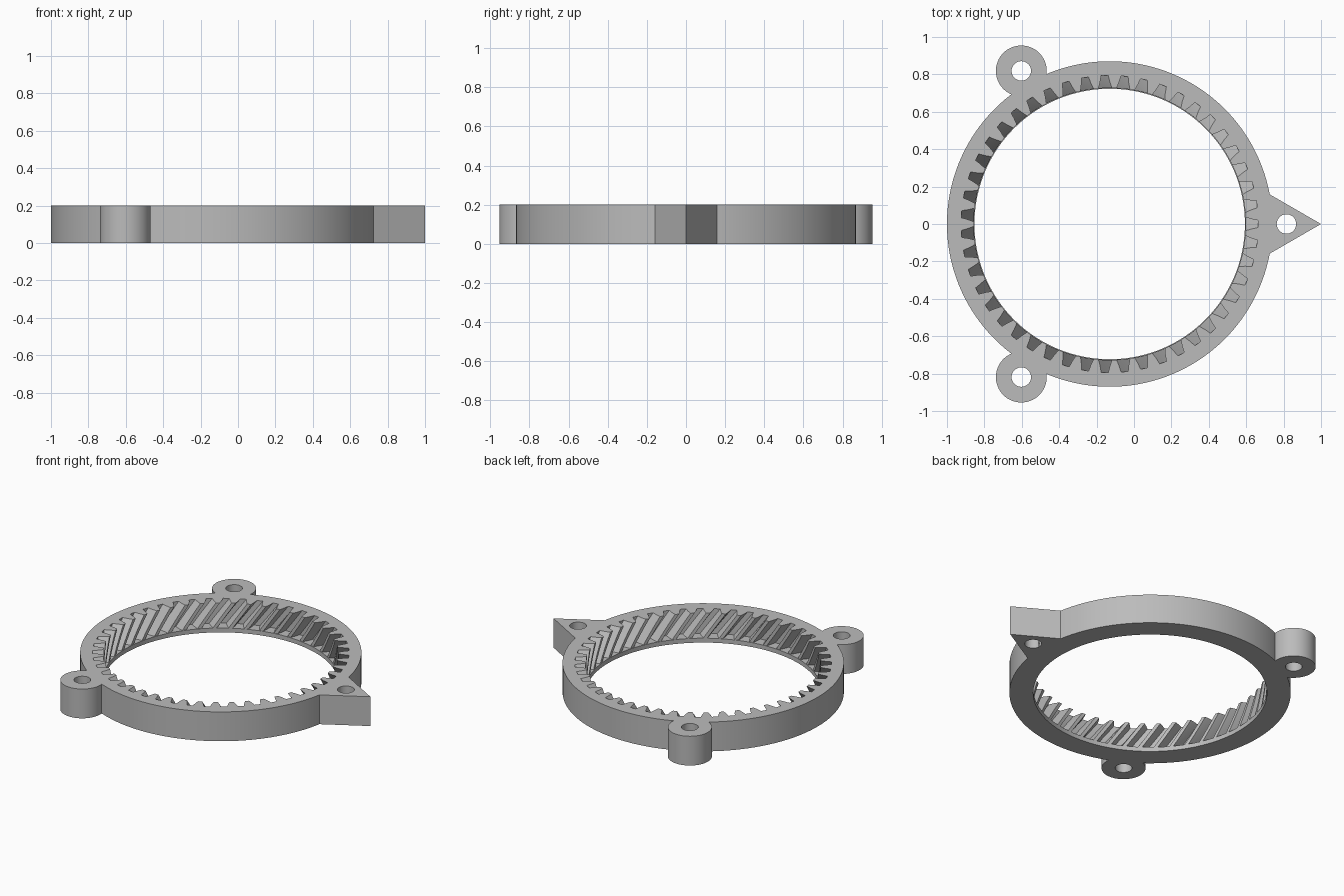
import bpy, bmesh
from math import sin, cos, pi, radians

if "Cube" in bpy.data.objects:
    bpy.data.objects.remove(bpy.data.objects["Cube"], do_unlink=True)

CENTRE_X = -0.13      # ring axis
HEIGHT = 0.2
OUTER, BORE = 0.87, 0.723
ROOT, TIP = 0.794, 0.727
TEETH = 47
LIP = 0.03            # plain rim below the teeth
TWIST = 0.12 / 0.76   # helix turn over the tooth height
LUG_DIST = 0.945

grey = bpy.data.materials.new("plain grey")
grey.use_nodes = True
grey.diffuse_color = (0.5, 0.5, 0.5, 1)
grey.node_tree.nodes["Principled BSDF"].inputs["Base Color"].default_value = (0.5, 0.5, 0.5, 1)


def loft(name, layers):
    """Closed solid through a stack of equal-length rings of points."""
    bm = bmesh.new()
    rings = [[bm.verts.new(p) for p in layer] for layer in layers]
    n = len(rings[0])
    for low, high in zip(rings, rings[1:]):
        for i in range(n):
            j = (i + 1) % n
            bm.faces.new((low[i], low[j], high[j], high[i]))
    bm.faces.new(rings[0][::-1])
    bm.faces.new(rings[-1])
    mesh = bpy.data.meshes.new(name)
    bm.to_mesh(mesh)
    bm.free()
    mesh.materials.append(grey)
    obj = bpy.data.objects.new(name, mesh)
    bpy.context.collection.objects.link(obj)
    return obj


def prism(name, x, y, radius, sides, z0=0.0, z1=HEIGHT):
    angles = [2 * pi * i / sides for i in range(sides)]
    return loft(name, [[(x + radius * cos(a), y + radius * sin(a), z) for a in angles]
                       for z in (z0, z1)])


def gear_layer(z):
    """Outline of the tooth spaces at one height, turned along the helix."""
    turn = TWIST * (HEIGHT - z) / (HEIGHT - LIP)
    half_root, half_mid, half_tip = 0.019 / ROOT, 0.026 / 0.76, 0.036 / TIP
    space = [(-half_tip, TIP), (-half_mid, 0.76), (-half_root, ROOT),
             (half_root, ROOT), (half_mid, 0.76), (half_tip, TIP)]
    return [(CENTRE_X + r * cos(a + turn + 2 * pi * k / TEETH),
             r * sin(a + turn + 2 * pi * k / TEETH), z)
            for k in range(TEETH) for a, r in space]


# Ring body
ring = prism("ring_gear", CENTRE_X, 0, OUTER, 180)
added, cutters = [], []

# Pointer lug in front of the ring and two round lugs, each with a hole
for i, (name, radius, sides) in enumerate((("pointer", 0.185, 3),
                                           ("round_lug_back", 0.136, 64),
                                           ("round_lug_front", 0.136, 64))):
    angle = radians(120 * i)
    x, y = CENTRE_X + LUG_DIST * cos(angle), LUG_DIST * sin(angle)
    added.append(prism(name, x, y, radius, sides))
    cutters.append(prism(name + "_hole", x, y, 0.052, 40, -0.1, 0.3))

# Bore and helical tooth spaces
cutters.append(prism("bore", CENTRE_X, 0, BORE, 180, -0.1, 0.3))
steps = 8
cutters.append(loft("tooth_spaces", [gear_layer(LIP + (HEIGHT + 0.02 - LIP) * s / steps)
                                     for s in range(steps + 1)]))

# Join the lugs, then cut
for operation, parts in (("UNION", added), ("DIFFERENCE", cutters)):
    for part in parts:
        part.hide_render = True
        mod = ring.modifiers.new(part.name, "BOOLEAN")
        mod.operation = operation
        mod.solver = "EXACT"
        mod.object = part

# Bake the result and remove the helpers
bpy.context.view_layer.update()
evaluated = ring.evaluated_get(bpy.context.evaluated_depsgraph_get())
result = bpy.data.meshes.new_from_object(evaluated)
ring.modifiers.clear()
ring.data = result
for part in added + cutters:
    bpy.data.objects.remove(part, do_unlink=True)
result.materials.clear()
result.materials.append(grey)
for face in result.polygons:
    face.material_index = 0

# Smooth round walls, crisp edges
bpy.ops.object.select_all(action="DESELECT")
ring.select_set(True)
bpy.context.view_layer.objects.active = ring
bpy.ops.object.shade_smooth_by_angle(angle=radians(25))
